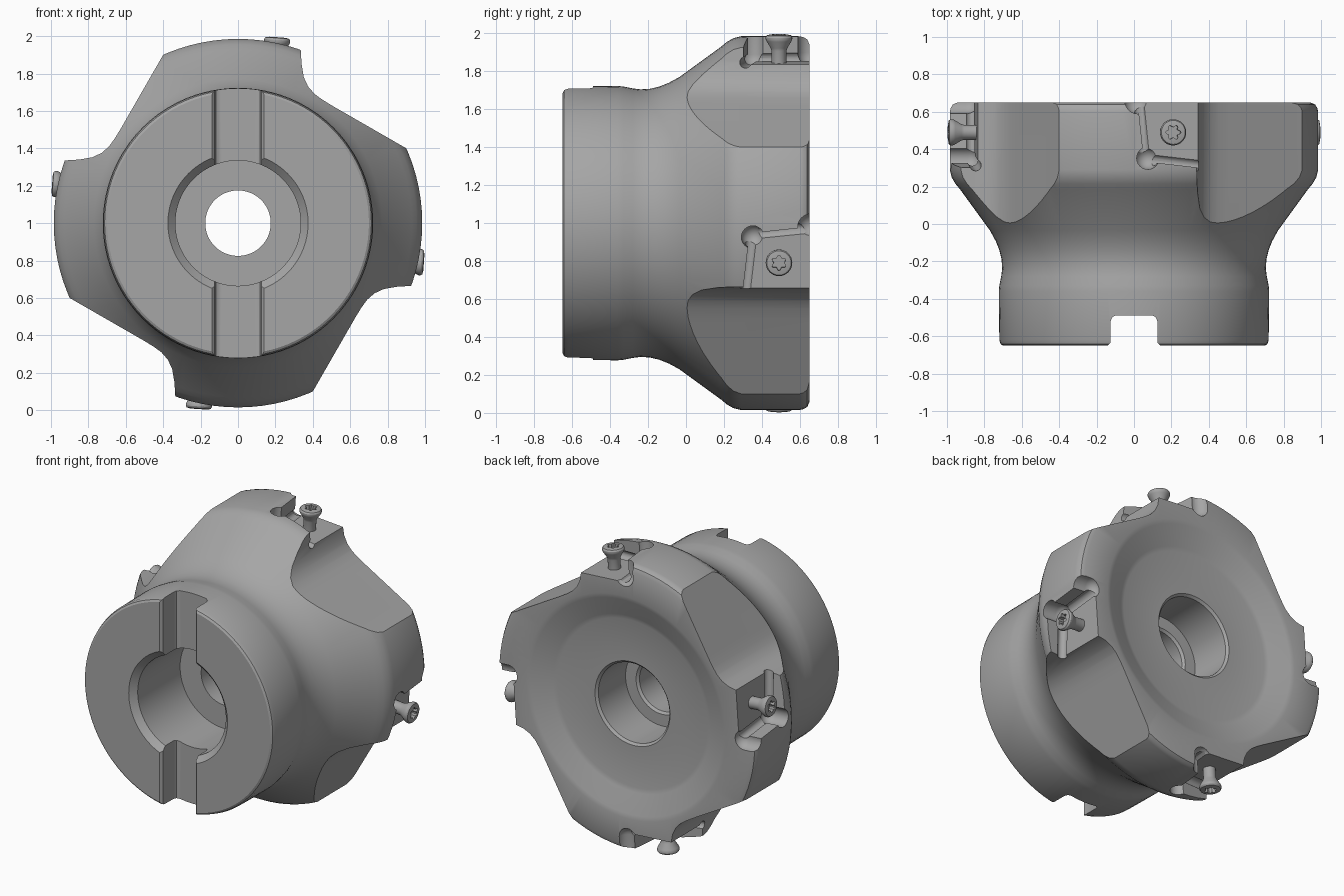
import bpy, bmesh, math
from mathutils import Matrix, Vector

if "Cube" in bpy.data.objects:
    bpy.data.objects.remove(bpy.data.objects["Cube"])

steel = bpy.data.materials.new("steel_grey")
steel.diffuse_color = (0.38, 0.38, 0.38, 1)
steel.use_nodes = True
steel.node_tree.nodes["Principled BSDF"].inputs["Base Color"].default_value = steel.diffuse_color
CENTRE = Matrix.Translation((0, 0, 1))
QUARTERS = [CENTRE @ Matrix.Rotation(k * math.pi / 2, 4, 'Y') for k in range(4)]


def finish(bm, name):
    bmesh.ops.recalc_face_normals(bm, faces=bm.faces)
    me = bpy.data.meshes.new(name)
    bm.to_mesh(me)
    bm.free()
    ob = bpy.data.objects.new(name, me)
    bpy.context.collection.objects.link(ob)
    me.materials.append(steel)
    return ob


def lathe(bm, profile, n, mat=Matrix(), closed=False):
    """Spin (radius, height) points around local z."""
    rings = []
    for r, h in profile:
        if r < 1e-6:
            rings.append([bm.verts.new(mat @ Vector((0, 0, h)))] * n)
        else:
            rings.append([bm.verts.new(mat @ Vector((r * math.cos(2 * math.pi * i / n),
                         r * math.sin(2 * math.pi * i / n), h))) for i in range(n)])
    for j in range(len(rings) if closed else len(rings) - 1):
        a, b = rings[j], rings[(j + 1) % len(rings)]
        for i in range(n):
            k = (i + 1) % n
            bm.faces.new(list(dict.fromkeys((a[i], a[k], b[k], b[i]))))


def prism(bm, low, high, mat=Matrix()):
    """Close a solid between two matching outlines."""
    a = [bm.verts.new(mat @ Vector(p)) for p in low]
    b = [bm.verts.new(mat @ Vector(p)) for p in high]
    bm.faces.new(a)
    bm.faces.new(b[::-1])
    for i in range(len(a)):
        k = (i + 1) % len(a)
        bm.faces.new((a[i], b[i], b[k], a[k]))


def rod(bm, p, q, r, mat):
    p, q = Vector(p), Vector(q)
    d = q - p
    m = mat @ Matrix.Translation(p) @ d.to_track_quat('Z', 'Y').to_matrix().to_4x4()
    lathe(bm, [(0, 0), (r, 0), (r, d.length), (0, d.length)], 16, m)


def cut(ob, bm):
    cutter = finish(bm, "cutter")
    cutter.hide_render = True
    mod = ob.modifiers.new("cut", 'BOOLEAN')
    mod.operation, mod.solver, mod.object = 'DIFFERENCE', 'EXACT', cutter
    bpy.context.view_layer.objects.active = ob
    bpy.ops.object.modifier_apply(modifier=mod.name)
    bpy.data.objects.remove(cutter)


def smooth(ob):
    bpy.ops.object.select_all(action='DESELECT')
    ob.select_set(True)
    bpy.context.view_layer.objects.active = ob
    bpy.ops.object.shade_smooth_by_angle(angle=math.radians(28))


# turned body: hub, waist, cone, rim, dished back and stepped bore
outline = [(.70, -.65), (.713, -.642), (.72, -.62), (.723, -.36), (.72, -.33), (.71, -.28),
           (.705, -.24), (.708, -.19), (.72, -.14), (.74, -.09), (.77, -.035), (.93, .185),
           (.955, .215), (.975, .25), (.985, .29), (.985, .60), (.981, .62), (.97, .639),
           (.945, .65), (.76, .65), (.73, .643), (.60, .588), (.57, .58), (.285, .58),
           (.27, .565), (.27, .27), (.19, .27), (.175, .255), (.175, -.15), (.335, -.15),
           (.335, -.61), (.375, -.65)]
bm = bmesh.new()
to_y = CENTRE @ Matrix.Rotation(-math.pi / 2, 4, 'X')
lathe(bm, outline, 96, to_y, closed=True)
body = finish(bm, "cutter_body")

# drive slot across the hub, with rounded floor corners and bevelled mouth
half = [(.145, -.70), (.145, -.655), (.125, -.635), (.125, -.52), (.117, -.499), (.10, -.49)]
slot = half + [(-x, y) for x, y in half[::-1]]
bm = bmesh.new()
prism(bm, [(x, y, -.1) for x, y in slot], [(x, y, 2.1) for x, y in slot])
cut(body, bm)

# chip flutes
flute = [(.325, 1.1), (.335, .93), (.34, .85), (.352, .78), (.375, .73), (.41, .69), (.45, .661),
         (.50, .63), (.90, .40), (1.1, .286), (1.1, 1.1)]
bm = bmesh.new()
for q in QUARTERS:
    prism(bm, [(x, -.2, z) for x, z in flute], [(x, .8, z) for x, z in flute], q)
cut(body, bm)

# insert seats: floor pocket, edge channels and ball-ended corner reliefs
tilt = Matrix.Translation((.2, 0, .845)) @ Matrix.Rotation(math.radians(4), 4, 'Y')
seat = [(-.155, .335), (.24, .29), (.24, .75), (-.20, .75)]
bm = bmesh.new()
for q in QUARTERS:
    prism(bm, [(x, y, 0) for x, y in seat], [(x, y, .3) for x, y in seat], q @ tilt)
cut(body, bm)
bm = bmesh.new()
for q in QUARTERS:
    rod(bm, (-.145, .36, .012), (-.185, .75, .012), .03, q @ tilt)
cut(body, bm)
bm = bmesh.new()
for q in QUARTERS:
    rod(bm, (-.13, .345, .012), (.24, .302, .012), .03, q @ tilt)
cut(body, bm)
for x, y, r in ((-.135, .352, .06), (-.19, .655, .066)):
    ball = [(r * math.sin(t * math.pi / 12), r - .03 - r * math.cos(t * math.pi / 12))
            for t in range(7)]
    bm = bmesh.new()
    for q in QUARTERS:
        lathe(bm, ball + [(r, .3), (0, .3)], 24, q @ tilt @ Matrix.Translation((x, y, 0)))
    cut(body, bm)
smooth(body)

# clamp screws with a six-lobed socket
shape = [(0, -.03), (.04, -.03), (.04, .065), (.045, .08), (.066, .115), (.07, .125),
         (.07, .135), (.064, .145), (.045, .149), (0, .15)]
for i, q in enumerate(QUARTERS):
    place = q @ tilt @ Matrix.Translation((0, .49, 0))
    bm = bmesh.new()
    lathe(bm, shape, 32, place)
    screw = finish(bm, f"clamp_screw_{i + 1}")
    star = []
    for k in range(36):
        a = 2 * math.pi * k / 36
        r = .034 + .007 * math.cos(6 * a)
        star.append((r * math.cos(a), r * math.sin(a)))
    bm = bmesh.new()
    prism(bm, [(x, y, .11) for x, y in star], [(x, y, .2) for x, y in star], place)
    cut(screw, bm)
    smooth(screw)
